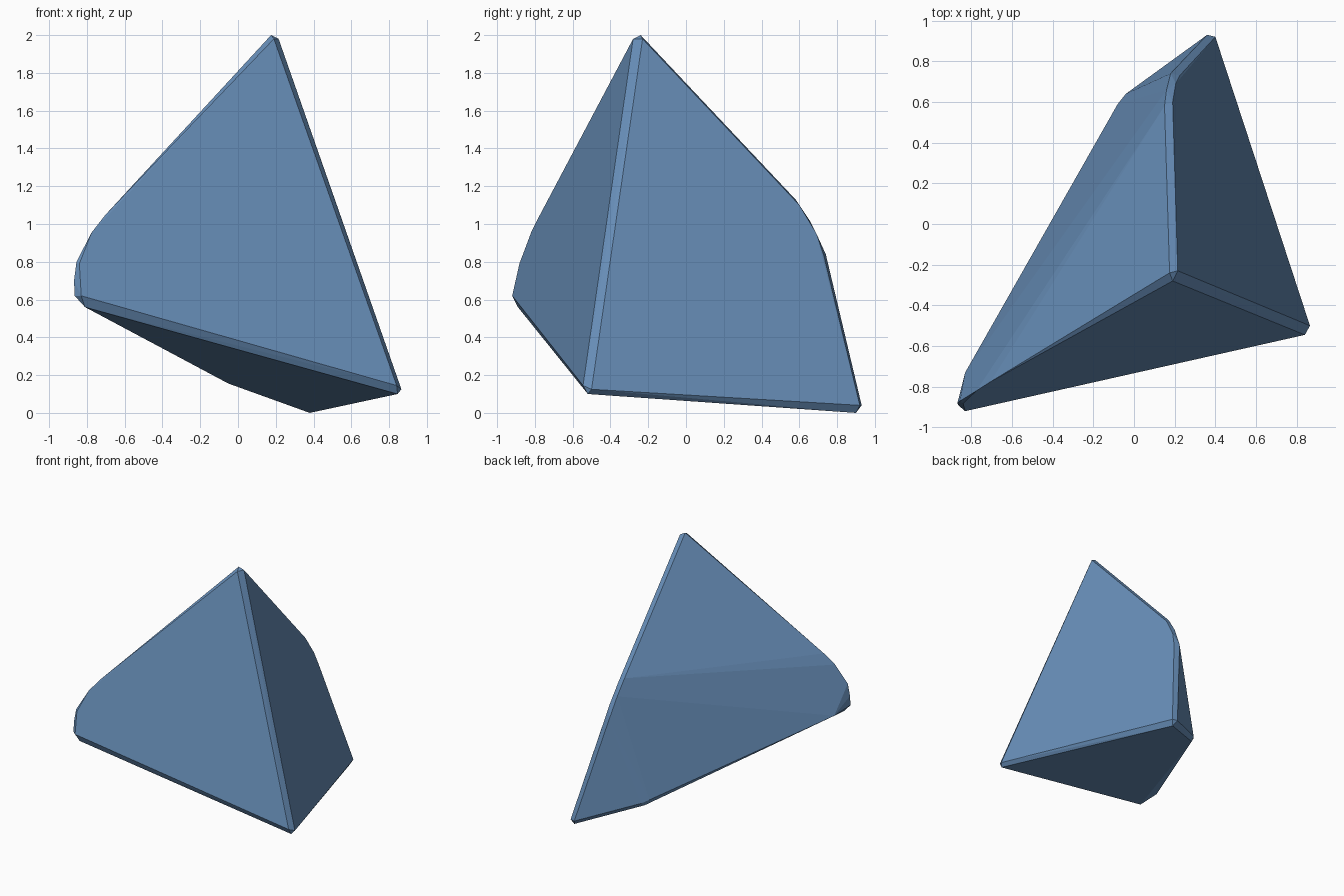
import bpy
import bmesh
from math import radians

cube = bpy.data.objects.get("Cube")
if cube:
    bpy.data.objects.remove(cube, do_unlink=True)

# One flat colour for the whole stone
blue = bpy.data.materials.new("slate_blue")
blue.use_nodes = True
colour = (0.136, 0.27, 0.479, 1)
blue.diffuse_color = colour
blue.node_tree.nodes["Principled BSDF"].inputs["Base Color"].default_value = colour

# Each chamfered corner lists one point for every big face that meets there
corners = {
    "peak": [(.19, -.28, 1.98), (.215, -.23, 1.98), (.175, -.24, 2)],
    "front_foot": [(.84, -.545, .145), (.865, -.5, .125), (.845, -.52, .1)],
    "back_foot": [(.4, .92, .04), (.38, .9, 0), (.36, .93, .04)],
    "left_tip": [(-.83, -.92, .62), (-.865, -.89, .62), (-.81, -.89, .56),
                 (-.868, -.88, .7), (-.83, -.73, .585)],
    "left_shoulder": [(-.84, -.882, .79), (-.855, -.87, .8),
                      (-.725, -.8, .98), (-.775, -.82, .955), (-.705, -.775, 1.045)],
    "back_shoulder": [(.19, .6, 1.1), (.205, .69, .95), (.225, .73, .83),
                      (.15, .58, 1.13), (.16, .66, 1.01), (.18, .74, .84)],
    "under_back": [(-.04, .64, .18), (-.08, .59, .2), (-.05, .605, .155)],
}

# Wrap a convex skin around the corners
bm = bmesh.new()
for points in corners.values():
    for point in points:
        bm.verts.new(point)
bmesh.ops.convex_hull(bm, input=bm.verts[:], use_existing_faces=False)
loose = [v for v in bm.verts if not v.link_faces]
bmesh.ops.delete(bm, geom=loose, context="VERTS")

# Merge nearly level triangles into clean facets
bmesh.ops.dissolve_limit(bm, angle_limit=radians(3),
                         verts=bm.verts[:], edges=bm.edges[:])
bmesh.ops.recalc_face_normals(bm, faces=bm.faces[:])
for face in bm.faces:
    face.smooth = False

mesh = bpy.data.meshes.new("faceted_stone")
bm.to_mesh(mesh)
bm.free()
mesh.materials.append(blue)
stone = bpy.data.objects.new("faceted_stone", mesh)
bpy.context.collection.objects.link(stone)
